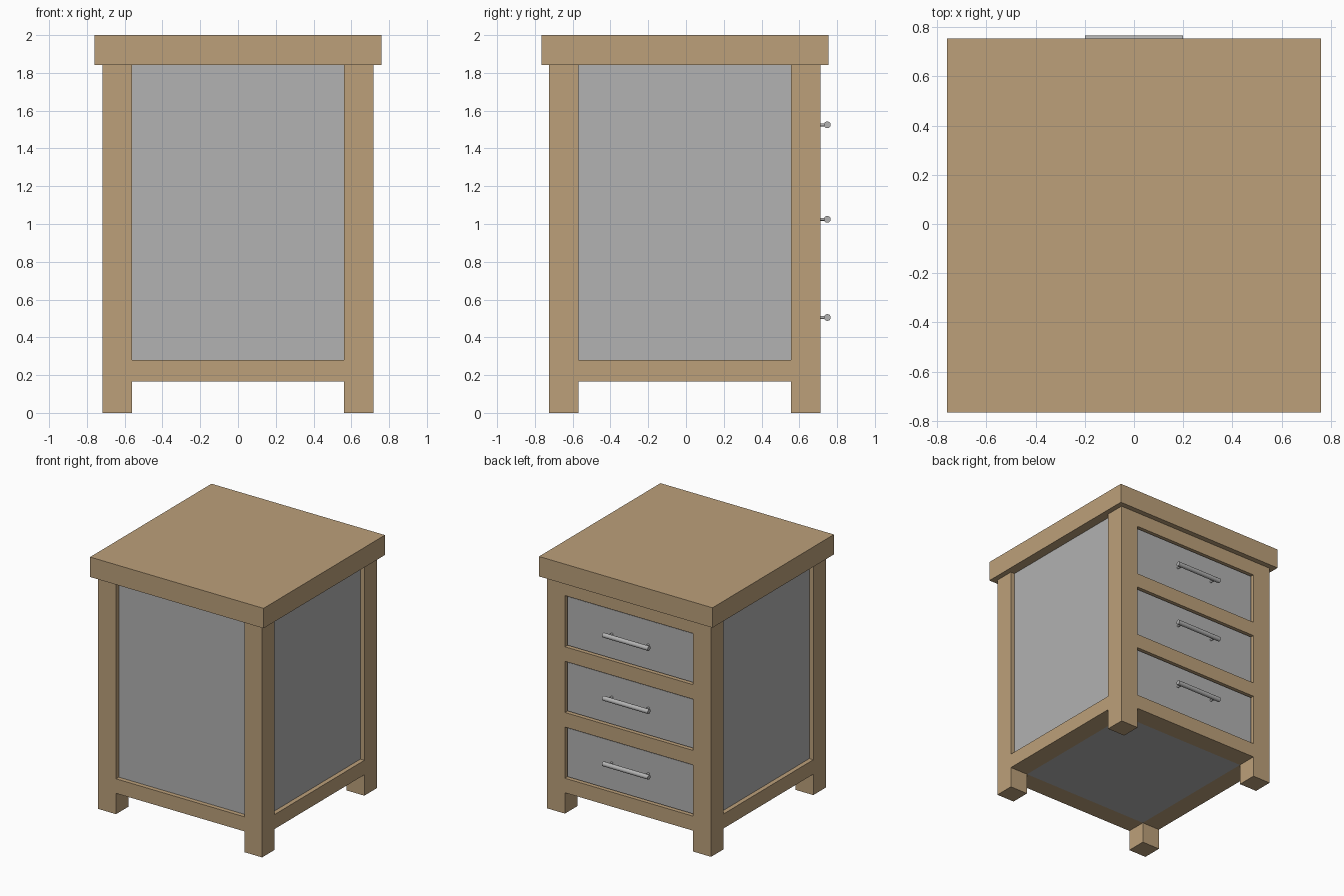
import bpy
import bmesh
from math import radians
from mathutils import Matrix, Vector

if "Cube" in bpy.data.objects:
    bpy.data.objects.remove(bpy.data.objects["Cube"], do_unlink=True)


def material(name, colour):
    m = bpy.data.materials.new(name)
    m.use_nodes = True
    m.diffuse_color = colour
    m.node_tree.nodes["Principled BSDF"].inputs["Base Color"].default_value = colour
    return m


WOOD = material("warm wood", (0.503, 0.352, 0.195, 1))
GREY = material("light grey", (0.445, 0.445, 0.445, 1))

CY = -0.006                 # cabinet centre, leaving room for the handles
OUT, INN = 0.718, 0.562     # outer and inner faces of the legs
LOW, RAIL, TOP = 0.165, 0.115, 1.842
RECESS = 0.035


def finish(name, bm, mat):
    mesh = bpy.data.meshes.new(name)
    bm.to_mesh(mesh)
    bm.free()
    mesh.materials.append(mat)
    ob = bpy.data.objects.new(name, mesh)
    ob.location.y = CY
    bpy.context.collection.objects.link(ob)
    return ob


def box(name, lo, hi, mat):
    lo, hi = Vector(lo), Vector(hi)
    bm = bmesh.new()
    bmesh.ops.create_cube(bm, size=1, matrix=Matrix.Translation((lo + hi) / 2)
                          @ Matrix.Diagonal((*(hi - lo), 1)))
    return finish(name, bm, mat)


def rod(bm, centre, radius, length, axis):
    turn = Matrix.Rotation(radians(90), 4, "Y" if axis == "X" else "X")
    bmesh.ops.create_cone(bm, cap_ends=True, segments=20, radius1=radius, radius2=radius,
                          depth=length, matrix=Matrix.Translation(centre) @ turn)


# Table top, floor and legs
box("table_top", (-0.76, -0.76, TOP), (0.76, 0.76, 2), WOOD)
box("floor_panel", (-INN, -INN, LOW), (INN, INN, LOW + 0.03), GREY)
for sx, side in ((-1, "right"), (1, "left")):
    for sy, end in ((-1, "front"), (1, "back")):
        x, y = sorted((sx * INN, sx * OUT)), sorted((sy * INN, sy * OUT))
        box(f"{end}_{side}_leg", (x[0], y[0], 0), (x[1], y[1], TOP), WOOD)

    # Side rails and recessed side panels
    x = sorted((sx * INN, sx * OUT))
    box(f"{side}_bottom_rail", (x[0], -INN, LOW), (x[1], INN, LOW + RAIL), WOOD)
    x = sorted((sx * (OUT - RECESS - 0.03), sx * (OUT - RECESS)))
    box(f"{side}_panel", (x[0], -INN, LOW + RAIL), (x[1], INN, TOP), GREY)

# Plain front
box("front_bottom_rail", (-INN, -OUT, LOW), (INN, -INN, LOW + RAIL), WOOD)
box("front_panel", (-INN, RECESS - OUT, LOW + RAIL), (INN, RECESS + 0.03 - OUT, TOP), GREY)

# Drawer side: rails, drawer fronts in narrow gaps, and bar handles
box("back_inner_panel", (-INN, OUT - 0.08, LOW + RAIL), (INN, OUT - 0.05, TOP), GREY)
pitch = (TOP - LOW - RAIL) / 3
for i in range(4):
    z = LOW + i * pitch
    box(f"back_rail_{i + 1}", (-INN, INN, z), (INN, OUT, z + RAIL), WOOD)

GAP = 0.01
for i, grip in enumerate((0.505, 1.025, 1.525)):
    z = LOW + RAIL + i * pitch
    box(f"drawer_front_{i + 1}", (GAP - INN, OUT - 0.06, z + GAP),
        (INN - GAP, OUT - 0.015, z + pitch - RAIL - GAP), GREY)
    bm = bmesh.new()
    rod(bm, (0, 0.754, grip), 0.018, 0.4, "X")
    for sx in (-1, 1):
        rod(bm, (sx * 0.16, 0.722, grip), 0.008, 0.06, "Y")
    handle = finish(f"drawer_handle_{i + 1}", bm, GREY)
    bpy.ops.object.select_all(action="DESELECT")
    handle.select_set(True)
    bpy.context.view_layer.objects.active = handle
    bpy.ops.object.shade_smooth_by_angle(angle=radians(40))
